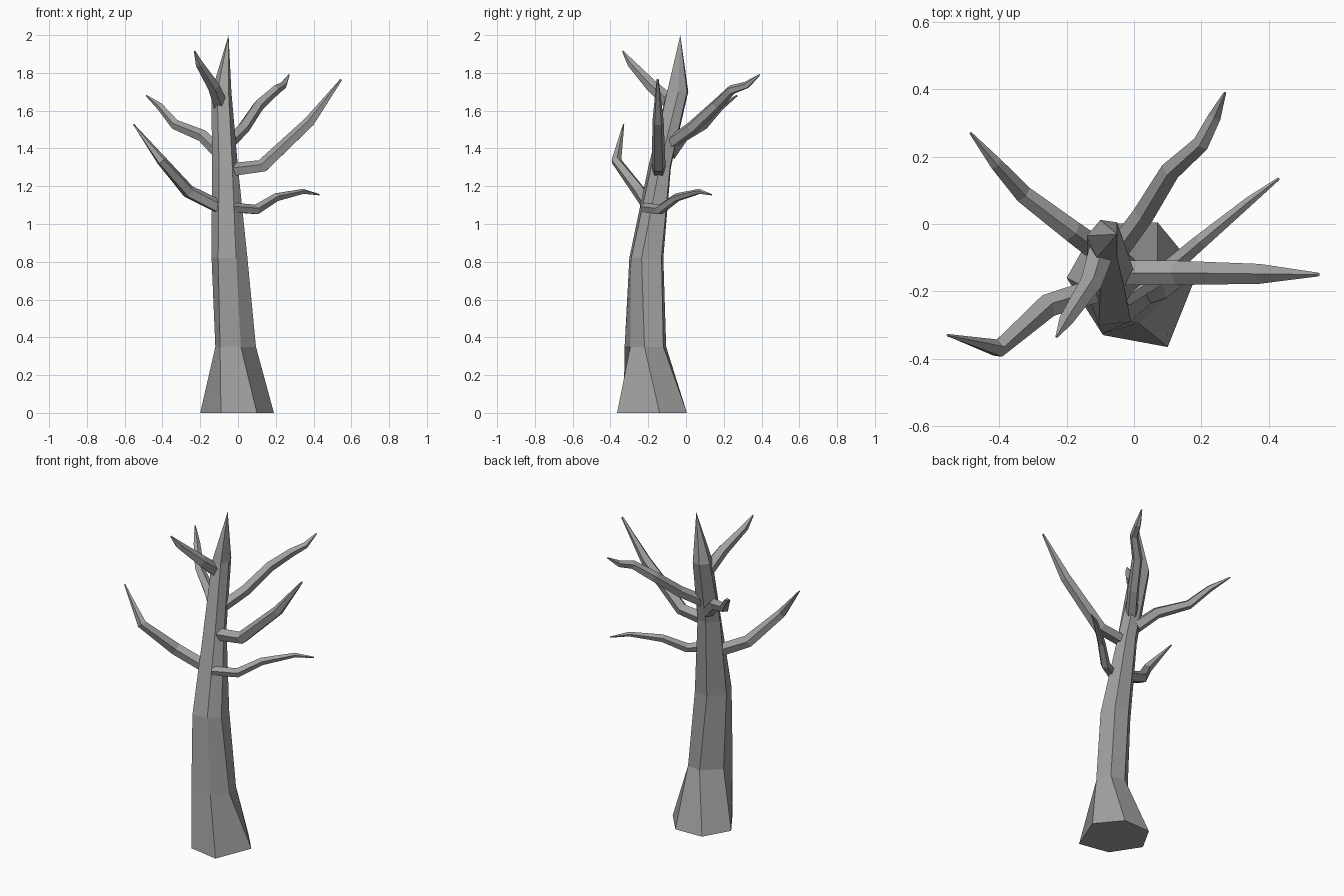
import bpy, bmesh, math
from mathutils import Vector

cube = bpy.data.objects.get("Cube")
if cube:
    bpy.data.objects.remove(cube, do_unlink=True)

bark = bpy.data.materials.new("grey bark")
bark.use_nodes = True
grey = (0.36, 0.36, 0.36, 1)
bark.diffuse_color = grey
bark.node_tree.nodes["Principled BSDF"].inputs["Base Color"].default_value = grey


def skin_rings(name, rings):
    """Join matching rings of points into a closed, flat shaded mesh."""
    bm = bmesh.new()
    loops = [[bm.verts.new(point) for point in ring] for ring in rings]
    count = len(loops[0])
    for lower, upper in zip(loops, loops[1:]):
        for i in range(count):
            j = (i + 1) % count
            bm.faces.new((lower[i], lower[j], upper[j], upper[i]))
    bm.faces.new(loops[0][::-1])
    bm.faces.new(loops[-1])
    bmesh.ops.remove_doubles(bm, verts=bm.verts, dist=0.0005)
    bmesh.ops.recalc_face_normals(bm, faces=bm.faces)
    mesh = bpy.data.meshes.new(name)
    bm.to_mesh(mesh)
    bm.free()
    mesh.materials.append(bark)
    obj = bpy.data.objects.new(name, mesh)
    bpy.context.collection.objects.link(obj)
    return obj


def branch(name, path, radii, sides=5):
    """Sweep a tapering polygon along a bent path."""
    points = [Vector(p) for p in path]
    rings = []
    for i, (point, radius) in enumerate(zip(points, radii)):
        before = points[max(i - 1, 0)]
        after = points[min(i + 1, len(points) - 1)]
        along = (after - before).normalized()
        side = along.cross(Vector((0, 0, 1))).normalized()
        up = side.cross(along)
        ring = []
        for k in range(sides):
            angle = math.tau * k / sides + math.pi / 2
            ring.append(point + radius * (math.cos(angle) * side + math.sin(angle) * up))
        rings.append(ring)
    return skin_rings(name, rings)


# Trunk: six-sided rings from the flared foot to the pointed top
trunk_sections = [
    (0, [(-.09, -.33), (.1, -.365), (.19, -.14), (.07, .005), (-.11, 0), (-.2, -.16)]),
    (.35, [(-.095, -.325), (.015, -.295), (.095, -.22), (.07, -.12), (-.02, -.105), (-.12, -.2)]),
    (.82, [(-.105, -.3), (-.01, -.29), (.05, -.235), (.03, -.13), (-.06, -.12), (-.14, -.2)]),
    (1.3, [(-.1, -.2), (-.03, -.185), (0, -.14), (-.02, -.085), (-.08, -.08), (-.138, -.14)]),
    (1.7, [(-.11, -.1), (-.05, -.1), (-.035, -.04), (-.05, .005), (-.1, .012), (-.14, -.035)]),
    (2, [(-.05, -.03)] * 6),
]
skin_rings("trunk", [[(x, y, z) for x, y in ring] for z, ring in trunk_sections])

# Branches on the left (+x) side
branch("left_low_branch",
       [(-.03, -.22, 1.085), (.095, -.14, 1.075), (.2, -.05, 1.14), (.345, .07, 1.172), (.43, .135, 1.155)],
       [.028, .028, .023, .014, .004])
branch("left_middle_branch",
       [(-.03, -.145, 1.285), (.13, -.145, 1.305), (.38, -.148, 1.54), (.547, -.15, 1.765)],
       [.038, .038, .031, .006])
branch("left_back_branch",
       [(-.05, -.08, 1.43), (.03, .03, 1.51), (.11, .16, 1.63), (.2, .24, 1.71), (.24, .32, 1.735), (.27, .39, 1.79)],
       [.035, .034, .031, .026, .02, .004])

# Branches on the right (-x) side
branch("right_low_branch",
       [(-.09, -.19, 1.085), (-.26, -.245, 1.17), (-.405, -.37, 1.335), (-.553, -.33, 1.527)],
       [.038, .037, .028, .004])
branch("right_back_branch",
       [(-.09, -.09, 1.37), (-.185, -.02, 1.465), (-.33, .09, 1.525), (-.41, .18, 1.62), (-.485, .27, 1.68)],
       [.038, .034, .028, .02, .004])
branch("right_top_branch",
       [(-.09, -.06, 1.62), (-.13, -.18, 1.73), (-.205, -.29, 1.85), (-.23, -.335, 1.915)],
       [.042, .034, .022, .004])
